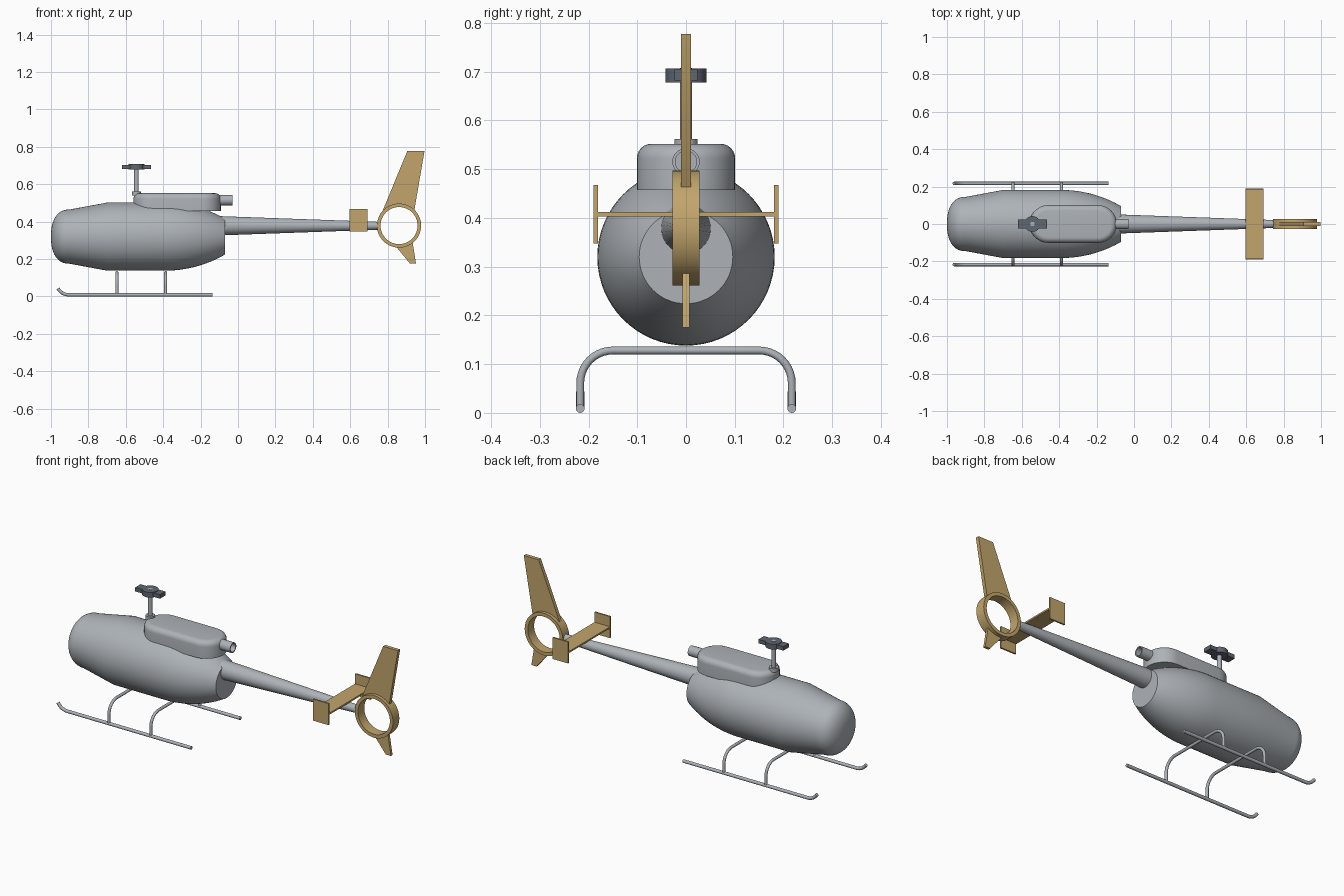
import bpy, bmesh, math
from mathutils import Vector

if "Cube" in bpy.data.objects:
    bpy.data.objects.remove(bpy.data.objects["Cube"])


def material(name, rgb):
    m = bpy.data.materials.new(name)
    m.diffuse_color = (*rgb, 1)
    m.use_nodes = True
    m.node_tree.nodes["Principled BSDF"].inputs["Base Color"].default_value = m.diffuse_color
    return m


GREY = material("body grey", (0.42, 0.45, 0.48))
TAN = material("tail tan", (0.54, 0.375, 0.15))
DARK = material("hub dark grey", (0.115, 0.135, 0.165))


def finish(name, bm, mat):
    bmesh.ops.remove_doubles(bm, verts=bm.verts, dist=1e-5)
    bmesh.ops.recalc_face_normals(bm, faces=bm.faces)
    me = bpy.data.meshes.new(name)
    bm.to_mesh(me)
    bm.free()
    me.materials.append(mat)
    ob = bpy.data.objects.new(name, me)
    bpy.context.collection.objects.link(ob)
    bpy.ops.object.select_all(action='DESELECT')
    ob.select_set(True)
    bpy.context.view_layer.objects.active = ob
    bpy.ops.object.shade_smooth_by_angle(angle=math.radians(32))
    return ob


def loft(name, rings, mat, closed=False):
    """Skin a list of point rings; cap the ends unless it closes on itself."""
    bm = bmesh.new()
    loops = [[bm.verts.new(p) for p in ring] for ring in rings]
    pairs = list(zip(loops, loops[1:])) + ([(loops[-1], loops[0])] if closed else [])
    n = len(loops[0])
    for a, b in pairs:
        for i in range(n):
            j = (i + 1) % n
            bm.faces.new((a[i], a[j], b[j], b[i]))
    if not closed:
        bm.faces.new(loops[0])
        bm.faces.new(loops[-1])
    return finish(name, bm, mat)


def lathe(name, profile, axis, centre, mat, seg=48, closed=False):
    """Revolve (radius, height) points about the x, y or z axis through centre."""
    c, rings = Vector(centre), []
    for r, h in profile:
        ring = []
        for i in range(seg):
            a = math.tau * i / seg
            u, v = r * math.cos(a), r * math.sin(a)
            ring.append(c + Vector([(h, u, v), (u, h, v), (u, v, h)][axis]))
        rings.append(ring)
    return loft(name, rings, mat, closed)


def tube(name, path, radius, normal, mat, seg=16):
    """Round bar along a path lying in the plane with the given normal."""
    pts, n, rings = [Vector(p) for p in path], Vector(normal), []
    for i, p in enumerate(pts):
        t = (pts[min(i + 1, len(pts) - 1)] - pts[max(i - 1, 0)]).normalized()
        b = t.cross(n)
        rings.append([p + radius * (n * math.cos(math.tau * k / seg)
                                    + b * math.sin(math.tau * k / seg)) for k in range(seg)])
    return loft(name, rings, mat)


def plate(name, outline, half, mat):
    """Outline in x, z given a thickness along y."""
    return loft(name, [[(x, y, z) for x, z in outline] for y in (-half, half)], mat)


def box(name, lo, hi, mat):
    ring = [(lo[0], lo[1]), (hi[0], lo[1]), (hi[0], hi[1]), (lo[0], hi[1])]
    return loft(name, [[(x, y, z) for x, y in ring] for z in (lo[2], hi[2])], mat)


# fuselage: rounded nose, slight cone, straight middle, curved tail
profile = []
for i in range(15):
    a = math.pi / 2 * i / 14
    profile.append((max(0.145 * math.sin(a) ** 0.85, 0.0005), -0.9 - 0.1 * math.cos(a) ** 0.85))
profile += [(0.182, -0.7), (0.182, -0.39)]
R = (0.32 ** 2 + 0.086 ** 2) / (2 * 0.086)
for i in range(1, 13):
    d = 0.32 * i / 12
    profile.append((0.182 - R + math.sqrt(R * R - d * d), -0.39 + d))
lathe("fuselage", profile, 0, (0, 0, 0.32), GREY, 64)

# engine cowling: stadium plan with a rounded top edge
rings = []
sections = [(0, 0.457)] + [(0.03 * (1 - math.cos(a)), 0.522 + 0.03 * math.sin(a))
                           for a in [math.pi / 2 * i / 6 for i in range(7)]]
for inset, z in sections:
    ring, r = [], 0.101 - inset
    for cx, start in ((-0.193, -90), (-0.458, 90)):
        for i in range(17):
            a = math.radians(start + 180 * i / 16)
            ring.append((cx + r * math.cos(a), r * math.sin(a), z))
    rings.append(ring)
loft("engine_cowling", rings, GREY)

# exhaust: hollow pipe with a closed inner end
lathe("exhaust_pipe", [(0.028, -0.15), (0.028, -0.03), (0.022, -0.03), (0.022, -0.09)],
      0, (0, 0, 0.515), GREY, 32)

# rotor mast and hub
MX = -0.543
lathe("mast_collar", [(0.024, 0.54), (0.024, 0.562)], 2, (MX, 0, 0), GREY, 32)
lathe("rotor_mast", [(0.012, 0.55), (0.012, 0.708)], 2, (MX, 0, 0), GREY, 24)
lathe("rotor_hub", [(0.042, 0.678), (0.042, 0.707)], 2, (MX, 0, 0), DARK, 32)
box("hub_arms", (MX - 0.077, -0.024, 0.682), (MX + 0.077, 0.024, 0.704), DARK)

# tail boom
lathe("tail_boom", [(0.053, -0.14), (0.021, 0.755)], 0, (0, 0, 0.378), GREY, 40)

# tail fan ring
FX, FZ = 0.861, 0.379
lathe("tail_ring", [(0.118, -0.028), (0.118, 0.028), (0.099, 0.028), (0.099, -0.028)],
      1, (FX, 0, FZ), TAN, 64, closed=True)


def ring_arc(a0, a1, n=12):
    """Points inside the ring wall, so the fins hug the round opening."""
    angles = [math.radians(a0 + (a1 - a0) * i / n) for i in range(n + 1)]
    return [(FX + 0.109 * math.cos(a), FZ + 0.109 * math.sin(a)) for a in angles]


# fins above and below the ring
plate("upper_fin", [(0.775, 0.462), (0.905, 0.777), (0.997, 0.777), (0.943, 0.462)]
      + ring_arc(45, 135), 0.01, TAN)
plate("lower_fin", [(0.934, 0.285), (0.952, 0.175), (0.92, 0.175), (0.848, 0.263)]
      + ring_arc(-97, -52), 0.0075, TAN)

# horizontal stabilizer with end plates
box("stabilizer", (0.597, -0.183, 0.403), (0.693, 0.183, 0.412), TAN)
for side, name in ((-1, "right"), (1, "left")):
    y = side * 0.1855
    box(name + "_end_plate", (0.597, y - 0.0045, 0.348), (0.693, y + 0.0045, 0.468), TAN)

# landing skids with turned-up tips
for side, name in ((-1, "right"), (1, "left")):
    y = side * 0.217
    path = [(-0.136, y, 0.009), (-0.5, y, 0.009)]
    for i in range(9):
        a = math.radians(50 * i / 8)
        path.append((-0.905 - 0.065 * math.sin(a), y, 0.009 + 0.065 * (1 - math.cos(a))))
    path.append((-0.96, y, 0.038))
    tube(name + "_skid", path[:-1] + [(-0.963, y, 0.042)], 0.009, (0, 1, 0), GREY)

# bent cross tubes
for x, name in ((-0.647, "front"), (-0.387, "rear")):
    half = [(0.217, 0.008)]
    for i in range(11):
        a = math.pi / 2 * i / 10
        half.append((0.15 + 0.067 * math.cos(a), 0.061 + 0.067 * math.sin(a)))
    path = [(x, y, z) for y, z in half] + [(x, -y, z) for y, z in reversed(half)]
    tube(name + "_cross_tube", path, 0.008, (1, 0, 0), GREY)
